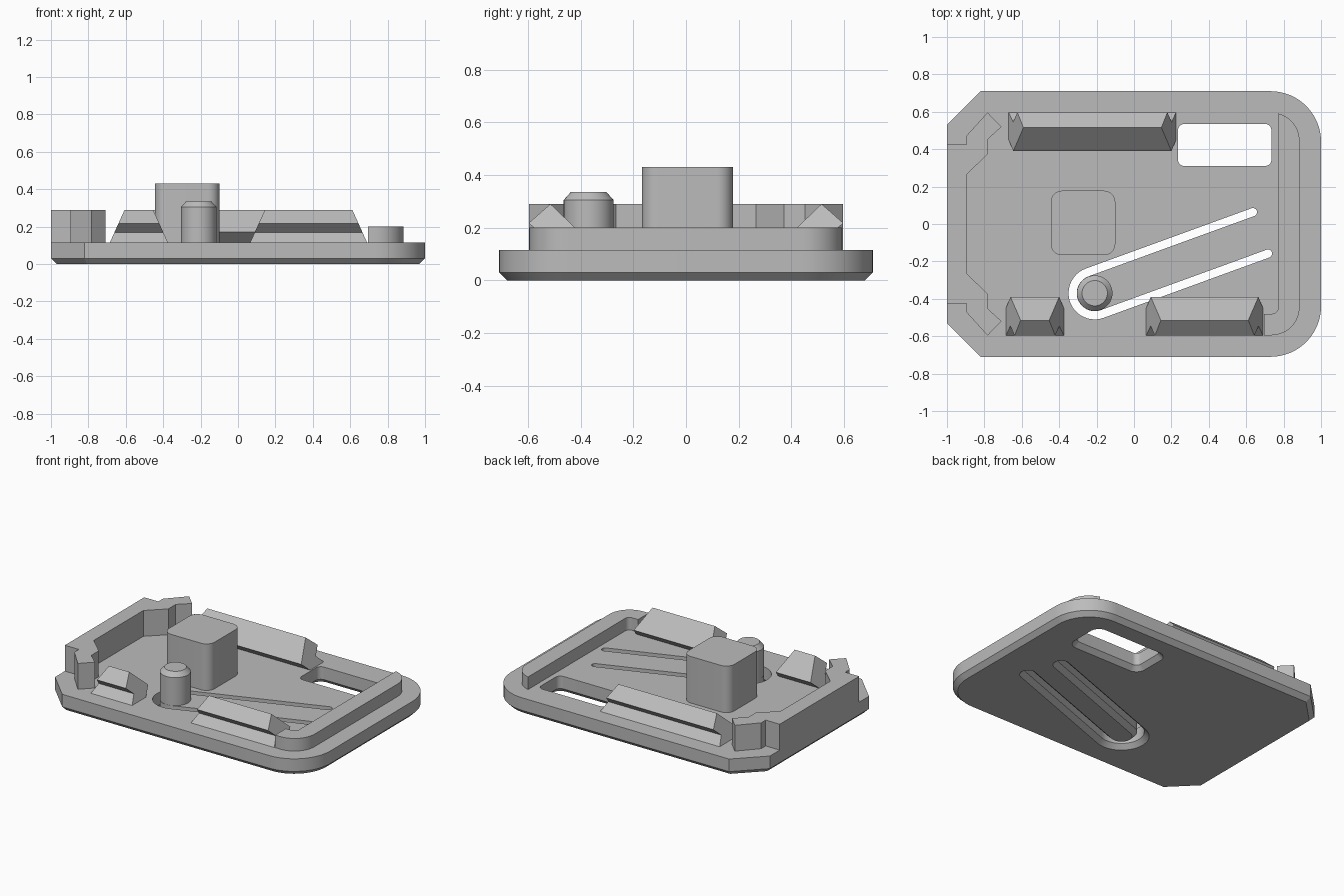
import bpy, bmesh
from math import sin, cos, radians

if "Cube" in bpy.data.objects:
    bpy.data.objects.remove(bpy.data.objects["Cube"])

GREY = (0.5, 0.5, 0.5, 1)
mat = bpy.data.materials.new("grey plastic")
mat.use_nodes = True
mat.diffuse_color = GREY
mat.node_tree.nodes["Principled BSDF"].inputs["Base Color"].default_value = GREY

TOP = 0.115      # top of the base plate
CHAMFER = 0.03


def arc(cx, cy, r, a0, a1, n=10):
    angles = [radians(a0 + (a1 - a0) * i / n) for i in range(n + 1)]
    return [(cx + r * cos(a), cy + r * sin(a)) for a in angles]


def rounded_rect(x0, x1, y0, y1, r):
    return (arc(x1 - r, y1 - r, r, 0, 90) + arc(x0 + r, y1 - r, r, 90, 180)
            + arc(x0 + r, y0 + r, r, 180, 270) + arc(x1 - r, y0 + r, r, 270, 360))


def offset(pts, d):
    """Mitred offset of a counter-clockwise outline; positive grows it."""
    out = []
    for i, (x, y) in enumerate(pts):
        ax, ay = pts[i - 1]
        bx, by = pts[(i + 1) % len(pts)]
        e, f = (x - ax, y - ay), (bx - x, by - y)
        le, lf = (e[0]**2 + e[1]**2)**0.5, (f[0]**2 + f[1]**2)**0.5
        n, m = (e[1] / le, -e[0] / le), (f[1] / lf, -f[0] / lf)
        k = d / (1 + n[0] * m[0] + n[1] * m[1])
        out.append((x + k * (n[0] + m[0]), y + k * (n[1] + m[1])))
    return out


def loft(name, rings):
    """Solid through closed rings that share a point count."""
    bm = bmesh.new()
    loops = [[bm.verts.new(p) for p in ring] for ring in rings]
    bm.faces.new(loops[0][::-1])
    bm.faces.new(loops[-1])
    for a, b in zip(loops, loops[1:]):
        for i in range(len(a)):
            j = (i + 1) % len(a)
            bm.faces.new((a[i], a[j], b[j], b[i]))
    bmesh.ops.recalc_face_normals(bm, faces=bm.faces)
    mesh = bpy.data.meshes.new(name)
    bm.to_mesh(mesh)
    bm.free()
    mesh.materials.append(mat)
    obj = bpy.data.objects.new(name, mesh)
    bpy.context.collection.objects.link(obj)
    return obj


def stack(name, *levels):
    """Solid from (outline, z) levels."""
    return loft(name, [[(x, y, z) for x, y in pts] for pts, z in levels])


def smooth(obj):
    bpy.ops.object.select_all(action="DESELECT")
    obj.select_set(True)
    bpy.context.view_layer.objects.active = obj
    bpy.ops.object.shade_smooth_by_angle(angle=radians(25))


# Base plate: two clipped corners, two round corners, chamfered underside
outline = ([(-0.82, 0.71), (-1, 0.53), (-1, -0.53), (-0.82, -0.71)]
           + arc(0.73, -0.44, 0.27, 270, 360, 16) + arc(0.73, 0.44, 0.27, 0, 90, 16))
base = stack("base_plate", (offset(outline, -CHAMFER), 0), (outline, CHAMFER), (outline, TOP))

# Openings: rectangular window and the U-shaped slot around the spring arm
PIN = (-0.21, -0.37)
ARM, MID, HALF, TILT = 0.943, 0.118, 0.022, radians(20)
slot = (arc(0, 0, MID + HALF, 90, 270, 24) + arc(ARM, -MID, HALF, -90, 90)
        + arc(0, 0, MID - HALF, 270, 90, 24) + arc(ARM, MID, HALF, -90, 90))
slot = [(PIN[0] + x * cos(TILT) - y * sin(TILT), PIN[1] + x * sin(TILT) + y * cos(TILT))
        for x, y in slot]
window = rounded_rect(0.235, 0.735, 0.31, 0.535, 0.035)
for name, pts in (("window_cutter", window), ("slot_cutter", slot)):
    cutter = stack(name, (offset(pts, CHAMFER + 0.01), -0.01), (pts, CHAMFER), (pts, 0.2))
    mod = base.modifiers.new(name, "BOOLEAN")
    mod.object, mod.operation, mod.solver = cutter, "DIFFERENCE", "EXACT"
    bpy.context.view_layer.objects.active = base
    bpy.ops.object.modifier_apply(modifier=name)
    bpy.data.objects.remove(cutter)
smooth(base)

# Central block and the chamfered pin on the spring arm
block = rounded_rect(-0.445, -0.10, -0.167, 0.178, 0.06)
smooth(stack("center_block", (block, TOP), (block, 0.43)))
pin = arc(*PIN, 0.095, 0, 350, 35)
smooth(stack("arm_pin", (pin, TOP), (pin, 0.305), (offset(pin, -0.027), 0.335)))

# Low lip beside the round corners
lip = ([(0.695, -0.48)] + [(0.695, -0.595)] + arc(0.735, -0.445, 0.15, 270, 360)
       + arc(0.735, 0.445, 0.15, 0, 76) + [(0.77, 0.592)]
       + arc(0.74, -0.45, 0.03, 0, -90, 6))
smooth(stack("right_side_lip", (lip, TOP), (lip, 0.2)))

# Tall end wall with hooked ends, mirrored front to back
hook = [(-0.895, 0.265), (-0.783, 0.372), (-0.783, 0.452), (-0.708, 0.52),
        (-0.783, 0.596), (-0.895, 0.473), (-0.895, 0.425), (-1, 0.425)]
wall = hook + [(x, -y) for x, y in reversed(hook)]
stack("end_wall", (wall, TOP), (wall, 0.29))

# Snap rails: grooved profile, ends leaning inward with height
PROFILE = [(0.597, TOP), (0.545, 0.168), (0.597, 0.218), (0.515, 0.29),
           (0.39, 0.17), (0.45, TOP)]
LEAN = 0.45
for name, x0, x1, side in (("back_rail", -0.67, 0.225, 1),
                           ("front_rail_short", -0.685, -0.375, -1),
                           ("front_rail_long", 0.065, 0.69, -1)):
    loft(name, [[(x + s * LEAN * (z - TOP), side * y, z) for y, z in PROFILE]
                for x, s in ((x0, 1), (x1, -1))])
